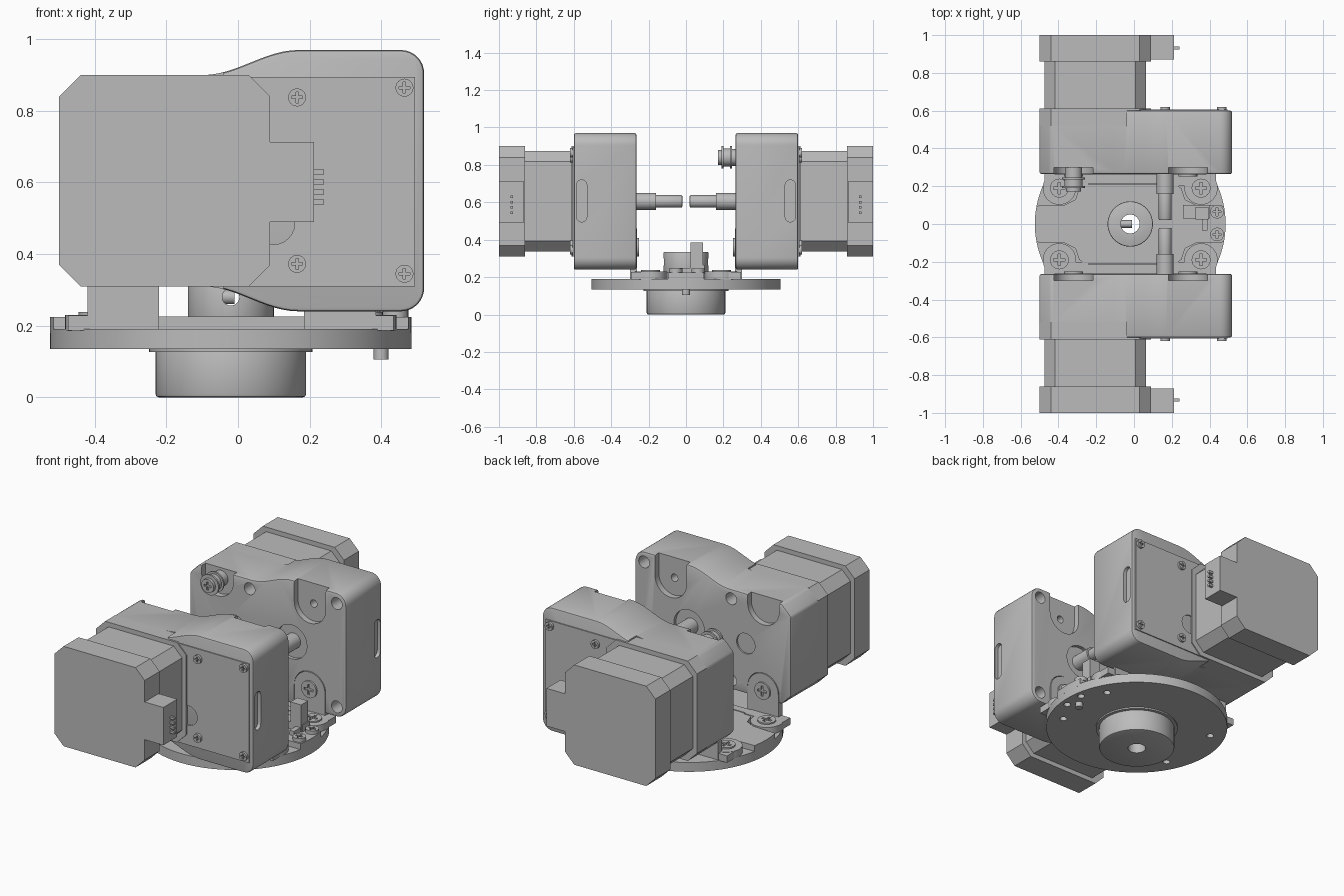
import bpy, bmesh
from math import sin, cos, pi, radians
from mathutils import Vector

cube = bpy.data.objects.get("Cube")
if cube:
    bpy.data.objects.remove(cube)

grey = bpy.data.materials.new("machined grey")
grey.use_nodes = True
grey.diffuse_color = (0.5, 0.5, 0.5, 1)
grey.node_tree.nodes["Principled BSDF"].inputs["Base Color"].default_value = (0.5, 0.5, 0.5, 1)


# ---- outline helpers ----
def rect(a0, a1, b0, b1):
    return [(a0, b0), (a1, b0), (a1, b1), (a0, b1)]


def arc(ca, cb, r, start=0, end=360, n=32):
    full = end - start == 360
    steps = n if full else n + 1
    return [(ca + r * cos(radians(start + (end - start) * i / n)),
             cb + r * sin(radians(start + (end - start) * i / n))) for i in range(steps)]


def chamfered(ca, cb, h, c):
    out = []
    for sa, sb, flip in ((1, 1, 0), (-1, 1, 1), (-1, -1, 0), (1, -1, 1)):
        pair = [(ca + sa * h, cb + sb * (h - c)), (ca + sa * (h - c), cb + sb * h)]
        out += pair[::-1] if flip else pair
    return out


def slot(a, b0, b1, r):
    return arc(a, b1 - r, r, 0, 180, 10) + arc(a, b0 + r, r, 180, 360, 10)


# ---- solid helpers ----
def place(axis, a, b, t):
    return {"x": (t, a, b), "y": (a, t, b), "z": (a, b, t)}[axis]


def prism(name, axis, outline, lo, hi):
    """Extrude an outline along an axis."""
    bm = bmesh.new()
    low = [bm.verts.new(place(axis, a, b, lo)) for a, b in outline]
    high = [bm.verts.new(place(axis, a, b, hi)) for a, b in outline]
    bm.faces.new(low)
    bm.faces.new(high)
    n = len(low)
    for i in range(n):
        j = (i + 1) % n
        bm.faces.new((low[i], low[j], high[j], high[i]))
    bmesh.ops.recalc_face_normals(bm, faces=bm.faces)
    mesh = bpy.data.meshes.new(name)
    bm.to_mesh(mesh)
    bm.free()
    mesh.materials.append(grey)
    obj = bpy.data.objects.new(name, mesh)
    bpy.context.scene.collection.objects.link(obj)
    return obj


def finish(obj, bevel=0, cutters=()):
    """Bevel, cut, apply and shade."""
    if bevel:
        mod = obj.modifiers.new("bevel", "BEVEL")
        mod.width, mod.segments, mod.limit_method = bevel, 2, "ANGLE"
        mod.angle_limit = radians(40)
    for c in cutters:
        mod = obj.modifiers.new("cut", "BOOLEAN")
        mod.operation, mod.object, mod.solver = "DIFFERENCE", c, "EXACT"
    if obj.modifiers:
        deps = bpy.context.evaluated_depsgraph_get()
        mesh = bpy.data.meshes.new_from_object(obj.evaluated_get(deps))
        obj.modifiers.clear()
        obj.data = mesh
    for c in cutters:
        bpy.data.objects.remove(c)
    obj.data.polygons.foreach_set("use_smooth", [True] * len(obj.data.polygons))
    obj.data.set_sharp_from_angle(angle=radians(30))
    return obj


def part(name, axis, outline, lo, hi, bevel=0, cutters=()):
    return finish(prism(name, axis, outline, lo, hi), bevel, cutters)


def screw(name, axis, a, b, r, base, top):
    """Round head with a cross recess."""
    inner = top + (base - top) * 0.5
    past = top + (top - base)
    w = r * 0.14
    cuts = [prism("cutter", axis, rect(a - p, a + p, b - q, b + q), inner, past)
            for p, q in ((r * 0.6, w), (w, r * 0.6))]
    part(name, axis, arc(a, b, r, n=24), base, top, 0, cuts)


CZ = 0.605            # height of the motor and output axes
MX = -0.205           # motor axis
SX = 0.165            # output shaft axis
BX = -0.02            # base axis
TABS = (-0.32, 0.285)  # bracket tab positions


def housing_outline():
    """Motor-sized left end swelling into a taller rounded right end."""
    top = [(-0.5, 0.235), (-0.44, 0.295)]
    for i in range(13):
        t = i / 12
        top.append((-0.1 + 0.27 * t, 0.295 + 0.07 * (1 - cos(pi * t)) / 2))
    top += arc(0.455, 0.3, 0.065, 90, 0, 8)
    return [(x, CZ + z) for x, z in top] + [(x, CZ - z) for x, z in reversed(top)]


def drive_unit(side, s):
    def P(name, axis, outline, lo, hi, bevel=0, cutters=()):
        return part(side + name, axis, outline, s * lo, s * hi, bevel, cutters)

    def cut(outline, lo, hi):
        return prism("cutter", "y", outline, s * lo, s * hi)

    # Gearbox housing with pockets, holes and side slot
    cuts = [cut(rect(-0.6, -0.04, 0.1, 1.1), 0.52, 0.7),
            cut(arc(SX, CZ, 0.1), 0.2, 0.285),
            cut(arc(MX, CZ, 0.06), 0.2, 0.275)]
    for x in TABS:
        cuts.append(cut([(x + 0.103, 1.1)] + [(x - 0.103, 1.1)]
                        + arc(x, 0.85, 0.103, 180, 360, 16), 0.2, 0.3))
        cuts.append(cut([(x - 0.103, 0.1), (x + 0.103, 0.1)]
                        + arc(x, 0.36, 0.103, 0, 180, 16), 0.2, 0.3))
    for z in (-1, 1):
        cuts.append(cut(arc(0.46, CZ + z * 0.305, 0.035, n=20), 0.2, 0.36))
        cuts.append(cut(arc(-0.11, CZ + z * 0.24, 0.035, n=20), 0.2, 0.36))
    cuts.append(cut(arc(TABS[1], 0.85, 0.022, n=16), 0.2, 0.36))
    cuts.append(prism("cutter", "x", slot(s * 0.558, 0.495, 0.72, 0.028), 0.5, 0.6))
    P("gearbox_housing", "y", housing_outline(), 0.265, 0.6, 0.01, cuts)

    # Cover plate with wire notch, and its screws
    P("cover_plate", "y", rect(0.03, 0.495, 0.31, 0.895), 0.59, 0.606, 0,
      [cut(arc(0.1, 0.485, 0.058, n=24), 0.58, 0.65)])
    for x, z in ((0.165, 0.2325), (0.465, 0.26)):
        for k in (-1, 1):
            screw(side + "cover_screw", "y", x, CZ + k * z, 0.025, s * 0.6, s * 0.62)

    # Stepper motor: flange, core, end cap, connector and pins
    P("motor_flange", "y", chamfered(MX, CZ, 0.295, 0.06), 0.52, 0.612)
    P("motor_core", "y", chamfered(MX, CZ, 0.268, 0.055), 0.6, 0.87)
    P("motor_end_cap", "y", chamfered(MX, CZ, 0.295, 0.06), 0.86, 1.0)
    P("motor_connector", "y", rect(0.05, 0.212, 0.49, 0.713), 0.87, 1.0)
    for i in range(4):
        z = 0.545 + i * 0.028
        P("connector_pin", "y", rect(0.2, 0.24, z - 0.007, z + 0.007), 0.925, 0.939)

    # Output shaft with collar
    P("shaft_collar", "y", arc(SX, CZ, 0.045), 0.16, 0.3)
    P("output_shaft", "y", arc(SX, CZ, 0.034), 0.02, 0.2, 0.006)

    # Mounting bracket: bar, feet, upright tabs and screws
    P("bracket_bar", "y", rect(-0.44, 0.4, 0.185, 0.225), 0.215, 0.262)
    for x, foot in zip(TABS, (-0.395, 0.355)):
        P("bracket_tab", "y", [(x - 0.1, 0.19), (x + 0.1, 0.19)]
          + arc(x, 0.36, 0.1, 0, 180, 16), 0.262, 0.299)
        screw(side + "tab_screw", "y", x, 0.36, 0.05, s * 0.27, s * 0.252)
        part(side + "bracket_foot", "z", arc(foot, s * 0.19, 0.088), 0.185, 0.23)
        part(side + "foot_web", "z", rect(min(foot, x) - 0.08, max(foot, x) + 0.08,
             min(s * 0.2, s * 0.295), max(s * 0.2, s * 0.295)), 0.187, 0.228)
        screw(side + "foot_screw", "z", foot, s * 0.19, 0.05, 0.22, 0.238)


drive_unit("front_", -1)
drive_unit("rear_", 1)

# Base disc with screw holes underneath
holes = [prism("cutter", "z", arc(x, y, 0.02, n=16), 0.1, 0.16)
         for x in (-0.395, 0.355) for y in (-0.19, 0.19)]
holes += [prism("cutter", "z", arc(0.44, y, 0.02, n=16), 0.1, 0.16) for y in (-0.055, 0.065)]
holes.append(prism("cutter", "z", arc(BX, 0, 0.05), 0, 0.5))
part("base_disc", "z", arc(BX, 0, 0.505, n=96), 0.135, 0.19, 0, holes)

# Raised centre of the base, waisted to clear the bracket feet
half = arc(BX, 0, 0.505, -11, 11, 8) + [(0.33, 0.1), (0.27, 0.13), (0.25, 0.19), (0.22, 0.21)]
left = [(2 * BX - x, y) for x, y in reversed(half[9:])] + arc(BX, 0, 0.505, 169, 191, 8)
low = [(2 * BX - x, -y) for x, y in half[9:]] + [(x, -y) for x, y in reversed(half[9:])]
part("base_plateau", "z", half + left + low, 0.18, 0.224, 0,
     [prism("cutter", "z", arc(BX, 0, 0.05), 0, 0.5)])

# Central hub above and below, bored through
for name, r, lo, hi, bevel in (("upper_hub", 0.12, 0.2, 0.335, 0.006),
                               ("hub_flange", 0.228, 0.126, 0.14, 0),
                               ("lower_hub", 0.21, 0, 0.14, 0.008)):
    cuts = [prism("cutter", "z", arc(BX, 0, 0.05), -0.1, 0.5)]
    if name == "upper_hub":
        cuts.append(prism("cutter", "y", arc(BX, 0.28, 0.024, n=20), -0.2, 0.2))
    part(name, "z", arc(BX, 0, r, n=64), lo, hi, bevel, cuts)
part("hub_set_screw", "x", arc(0, 0.28, 0.02, n=20), -0.07, -0.01)

# Limit sensor, its screws and the peg under the base
part("sensor_board", "z", rect(0.26, 0.4, 0.03, 0.1), 0.22, 0.265)
part("sensor_body", "z", rect(0.325, 0.395, 0.025, 0.09), 0.22, 0.385)
part("sensor_clip", "z", rect(0.36, 0.39, -0.035, 0.03), 0.22, 0.25)
for y in (-0.055, 0.065):
    screw("sensor_screw", "z", 0.44, y, 0.036, 0.22, 0.245)
part("base_peg", "z", arc(0.4, 0, 0.021, n=20), 0.105, 0.14)

# Idler pulley on the rear gearbox
for name, r, lo, hi in (("idler_stem", 0.045, 0.23, 0.305), ("idler_flange", 0.06, 0.235, 0.245),
                        ("idler_drum", 0.048, 0.19, 0.24), ("idler_rim", 0.06, 0.19, 0.2)):
    part(name, "y", arc(-0.32, 0.84, r), lo, hi)
screw("idler_screw", "y", -0.32, 0.84, 0.04, 0.19, 0.172)
